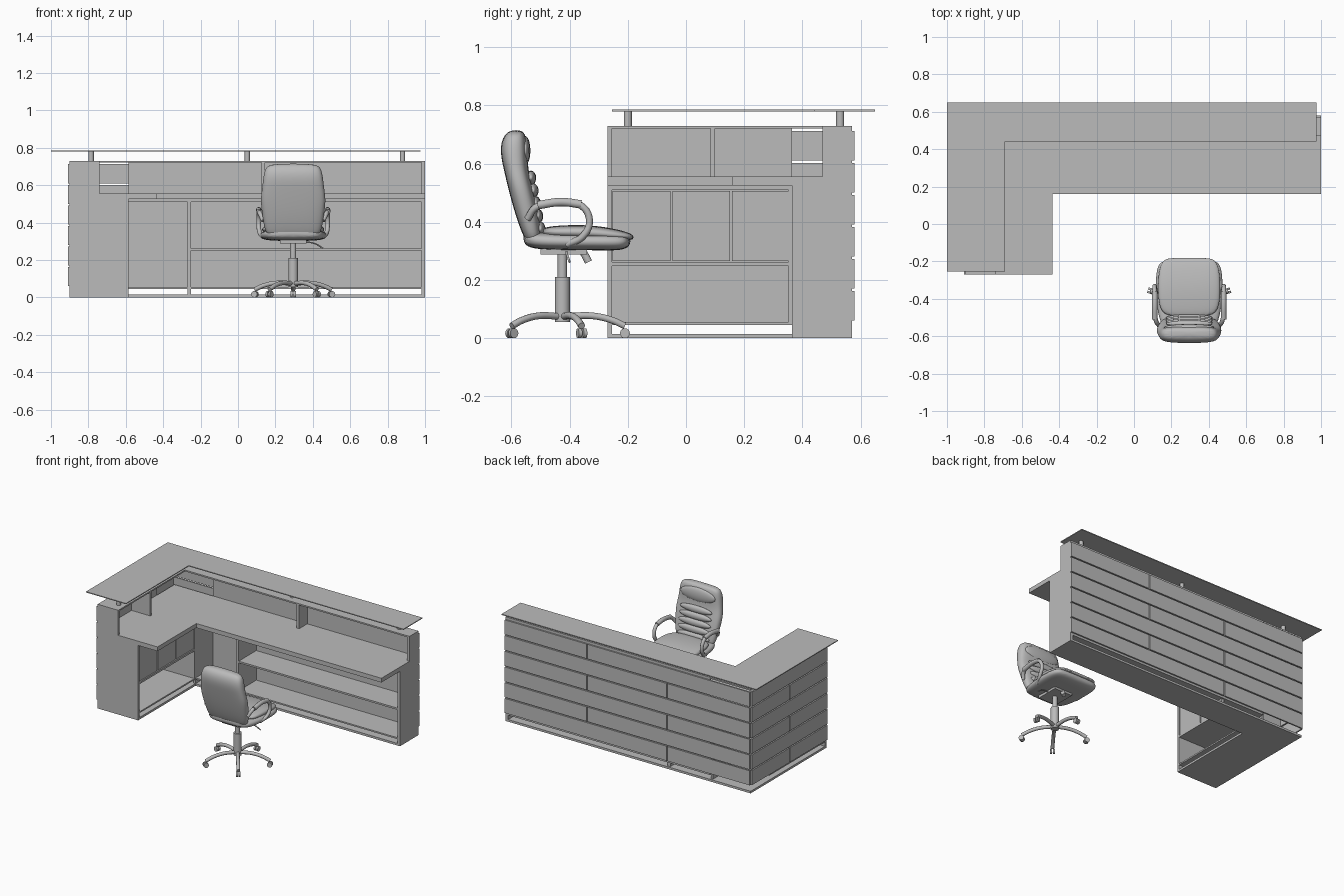
import bpy
import bmesh
from math import sin, cos, pi, tau, copysign
from mathutils import Vector, Matrix

old = bpy.data.objects.get("Cube")
if old:
    bpy.data.objects.remove(old, do_unlink=True)

grey = bpy.data.materials.new("plain_grey")
grey.use_nodes = True
grey.diffuse_color = (0.5, 0.5, 0.5, 1)
grey.node_tree.nodes["Principled BSDF"].inputs["Base Color"].default_value = (0.5, 0.5, 0.5, 1)


def add(name, bm, smooth=False, levels=0):
    bmesh.ops.recalc_face_normals(bm, faces=bm.faces)
    for f in bm.faces:
        f.smooth = smooth
    mesh = bpy.data.meshes.new(name)
    bm.to_mesh(mesh)
    bm.free()
    mesh.materials.append(grey)
    ob = bpy.data.objects.new(name, mesh)
    bpy.context.collection.objects.link(ob)
    if levels:
        mod = ob.modifiers.new("Rounding", "SUBSURF")
        mod.levels = mod.render_levels = levels
    return ob


def prism(name, outline, z0, z1):
    bm = bmesh.new()
    face = bm.faces.new([bm.verts.new((x, y, z0)) for x, y in outline])
    new = bmesh.ops.extrude_face_region(bm, geom=[face])["geom"]
    bmesh.ops.translate(bm, vec=(0, 0, z1 - z0),
                        verts=[v for v in new if isinstance(v, bmesh.types.BMVert)])
    return add(name, bm)


def box(name, x0, x1, y0, y1, z0, z1):
    return prism(name, [(x0, y0), (x1, y0), (x1, y1), (x0, y1)], z0, z1)


def ell(x0, x1, x2, y0, y1, y2):
    """L outline: arm from x0 to x1, long run from y1 to y2."""
    return [(x0, y0), (x1, y0), (x1, y1), (x2, y1), (x2, y2), (x0, y2)]


def rod(name, start, end, r, sides=24):
    a, b = Vector(start), Vector(end)
    bm = bmesh.new()
    turn = (b - a).to_track_quat("Z", "Y").to_matrix().to_4x4()
    bmesh.ops.create_cone(bm, cap_ends=True, segments=sides, radius1=r, radius2=r,
                          depth=(b - a).length, matrix=Matrix.Translation((a + b) / 2) @ turn)
    ob = add(name, bm)
    for p in ob.data.polygons:
        p.use_smooth = len(p.vertices) == 4
    return ob


def loft(name, rows, place, power=0.6, n=16):
    """Skin rounded sections; place(row, u, v) gives a point on each."""
    bm = bmesh.new()
    rings = []
    for row in rows:
        ring = []
        for i in range(n):
            c, s = cos(tau * i / n), sin(tau * i / n)
            ring.append(bm.verts.new(place(row, copysign(abs(c) ** power, c),
                                           copysign(abs(s) ** power, s))))
        rings.append(ring)
    for a, b in zip(rings, rings[1:]):
        for i in range(n):
            bm.faces.new((a[i], a[(i + 1) % n], b[(i + 1) % n], b[i]))
    bm.faces.new(rings[0])
    bm.faces.new(rings[-1])
    return add(name, bm, True, 2)


def tube(name, points, r):
    cu = bpy.data.curves.new(name, "CURVE")
    cu.dimensions = "3D"
    cu.bevel_depth, cu.bevel_resolution, cu.use_fill_caps = r, 3, True
    sp = cu.splines.new("BEZIER")
    sp.bezier_points.add(len(points) - 1)
    for bp, p in zip(sp.bezier_points, points):
        bp.co = p
        bp.handle_left_type = bp.handle_right_type = "AUTO"
    tmp = bpy.data.objects.new(name + "_path", cu)
    bpy.context.collection.objects.link(tmp)
    bpy.context.view_layer.update()
    mesh = bpy.data.meshes.new_from_object(tmp.evaluated_get(bpy.context.evaluated_depsgraph_get()))
    bpy.data.objects.remove(tmp, do_unlink=True)
    bm = bmesh.new()
    bm.from_mesh(mesh)
    bpy.data.meshes.remove(mesh)
    return add(name, bm, True)


# Counter boards
prism("base_board", ell(-.9, -.585, 1, -.27, .365, .57), 0, .015)
prism("cabinet_top", ell(-.885, -.585, .98, -.255, .365, .56), .51, .525)
prism("wall_top", ell(-.9, -.74, 1, -.27, .47, .57), .72, .73)
prism("transaction_top", ell(-1, -.69, .975, -.255, .44, .65), .78, .786)
prism("worktop", [(-.74, -.27), (-.435, -.27), (-.435, .16), (1, .16), (1, .47), (.98, .47),
                  (.98, .56), (-.885, .56), (-.885, -.255), (-.74, -.255)], .525, .555)

# End panels, stepped in under the worktop
box("arm_end_lower", -.9, -.585, -.27, -.255, .015, .525)
box("arm_end_upper", -.9, -.74, -.27, -.255, .525, .72)
box("run_end_lower", .98, 1, .365, .57, .015, .525)
box("run_end_upper", .98, 1, .47, .57, .525, .72)

# Back panels, raised above the base
box("arm_back", -.9, -.885, -.255, .365, .045, .72)
box("run_back", -.585, .98, .56, .57, .045, .72)

# Long run shelves and uprights
box("run_bottom_shelf", -.585, .98, .365, .56, .045, .055)
box("run_middle_shelf", -.25, .98, .365, .56, .25, .262)
box("run_upright", -.27, -.25, .365, .56, .015, .51)
box("run_upper_divider", .125, .145, .47, .56, .555, .72)

# Side arm shelves, drawers and uprights
box("arm_bottom_shelf", -.885, -.585, -.255, .365, .045, .055)
box("arm_middle_shelf", -.885, -.585, -.255, .365, .248, .262)
box("arm_inner_end", -.885, -.585, .353, .365, .055, .51)
box("corner_side", -.6, -.585, .365, .56, .015, .51)
box("arm_upper_divider", -.885, -.74, .085, .1, .555, .72)
for y in (-.252, -.046, .158):
    box("drawer_front", -.605, -.59, y, y + .198, .265, .506)

# Staggered cladding with open joints
gap = .004
for row in range(6):
    z = .06 + row * .11
    seam = .36 if row % 2 else -.26
    box("run_cladding", -.9, seam - gap, .57, .58, z, z + .102)
    box("run_cladding", seam + gap, 1, .57, .58, z, z + .102)
    if row % 2:
        box("arm_cladding", -.91, -.9, -.27, .57, z, z + .102)
    else:
        box("arm_cladding", -.91, -.9, -.27, .15 - gap, z, z + .102)
        box("arm_cladding", -.91, -.9, .15 + gap, .57, z, z + .102)

# Posts holding the raised top
for x, y in ((-.785, -.2), (-.785, .53), (.05, .53), (.88, .53)):
    rod("top_post", (x, y, .73), (x, y, .78), .014)

# Chair column and star base
CX, CY = .295, -.425
rod("column_sleeve", (CX, CY, .055), (CX, CY, .21), .026)
rod("gas_lift", (CX, CY, .21), (CX, CY, .31), .016)
for k in range(5):
    out = Vector((sin(tau * k / 5), cos(tau * k / 5), 0))
    side = Vector((out.y, -out.x, 0))
    hub = Vector((CX, CY, 0))
    tube("base_leg", [hub + out * d + Vector((0, 0, z))
                      for d, z in ((.015, .075), (.1, .077), (.17, .062), (.215, .042))], .012)
    for s in (-1, 1):
        wheel = hub + out * .215 + Vector((0, 0, .017))
        rod("caster_wheel", wheel + side * s * .003, wheel + side * s * .015, .017, 16)

# Seat mechanism
box("seat_plate", CX - .07, CX + .07, -.5, -.34, .288, .31)
rod("tension_knob", (CX, -.355, .3), (CX, -.335, .262), .013)
tube("height_lever", [(CX + .05, -.41, .295), (CX + .11, -.41, .29), (CX + .16, -.4, .262)], .004)


# Upholstery: seat rows are (y, z, half width, half height)
def along_y(row, u, v):
    return CX + u * row[2], row[0], row[1] + v * row[3]


# Back rows are (z, y, half width, half depth)
def along_z(row, u, v):
    return CX + u * row[2], row[1] + v * row[3], row[0]


loft("seat_base", [(-.56, .345, .12, .02), (-.53, .335, .16, .03), (-.42, .332, .178, .03),
                   (-.3, .332, .183, .03), (-.22, .33, .172, .03), (-.19, .333, .14, .015)], along_y)
loft("seat_cushion", [(-.5, .365, .13, .015), (-.44, .365, .165, .023), (-.34, .365, .17, .026),
                      (-.25, .356, .165, .022), (-.195, .35, .145, .013),
                      (-.18, .346, .11, .006)], along_y)
loft("backrest", [(.315, -.52, .13, .02), (.36, -.53, .155, .035), (.44, -.55, .167, .042),
                  (.52, -.57, .178, .043), (.58, -.585, .168, .042), (.64, -.592, .162, .048),
                  (.69, -.59, .152, .043), (.716, -.584, .125, .022)], along_z)


def pad(name, y, z, size):
    bm = bmesh.new()
    bmesh.ops.create_uvsphere(bm, u_segments=24, v_segments=12, radius=1,
                              matrix=Matrix.Translation((CX, y, z)) @ Matrix.Diagonal((*size, 1)))
    add(name, bm, True)


# Padded ribs and headrest
for k in range(5):
    z = .375 + k * .044
    pad("back_rib", -.501 - k * .008, z, (.125, .018, .025))
pad("headrest_pad", -.553, .645, (.135, .018, .05))

# Looped armrests
for s in (-1, 1):
    tube("armrest", [(CX + s * x, y, z) for x, y, z in
                     ((.16, -.545, .41), (.178, -.515, .45), (.183, -.43, .465),
                      (.185, -.36, .455), (.185, -.332, .405), (.18, -.355, .35),
                      (.16, -.41, .322))], .012)
    tube("armrest_pad", [(CX + s * .184, y, z) for y, z in
                         ((-.51, .457), (-.43, .468), (-.36, .46))], .015)
